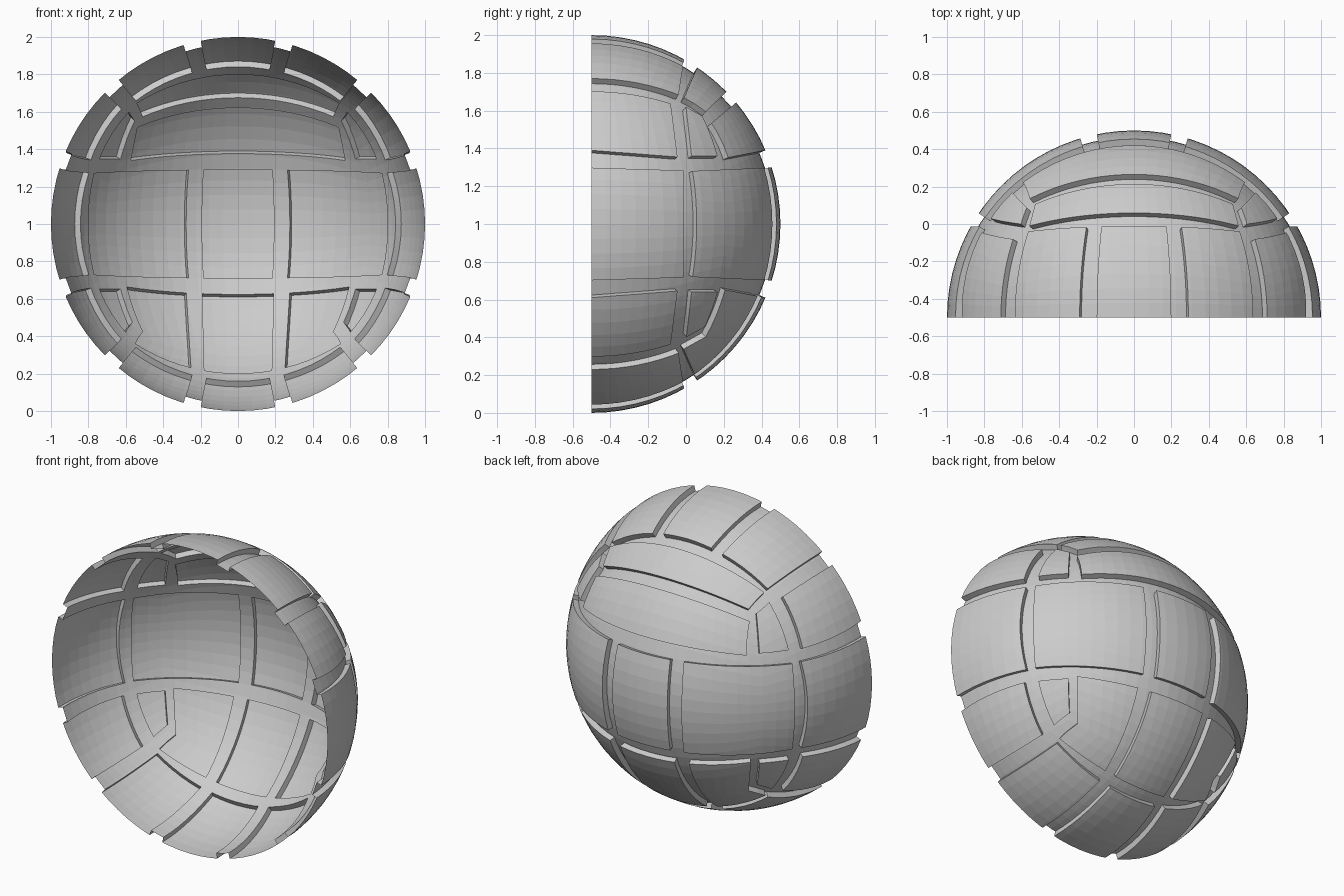
import bpy, bmesh, math
from mathutils import Vector

if "Cube" in bpy.data.objects:
    bpy.data.objects.remove(bpy.data.objects["Cube"])

CENTRE = Vector((0, -0.5, 1))
FLOOR = 0.965      # groove radius, panels sit at radius 1
SEG = 20           # facets per quarter turn

# Each panel: (z side, limits). A limit (a,b,c,d) means a|x| + b*y + c|z| <= d.
# z side: 0 = mirrored above and below, 1 = upper half only, -1 = lower half only.
rim_end = (0, 1, -.156, .354)
row_start = (0, -1, .4375, -.197)
row_end = (0, .194, -1, -.2115)
PANELS = [
    # rim panels, top and bottom
    (0, [(1, 0, -.2035, 0), rim_end]),
    (0, [(-1, 0, .304, 0), (1, 0, -.828, 0), rim_end]),
    # rim panels, sides
    (0, [(-1, 0, 1.014, 0), (0, -.077, -1, -.39), (0, 1, .127, .5)]),
    # belt: back centre, back sides, rim
    (0, [(1, -.2035, 0, 0), (0, 0, 1, .298)]),
    (0, [(-1, .30, 0, 0), (1, -1.49, 0, 0), (0, -.045, 1, .2565)]),
    (0, [(0, 1, 0, .486), (0, .03, 1, .298)]),
    # small corner panels
    (1, [(-1, .975, 0, 0), (0, -1, -.115, -.571), (0, 1, 1.8, 1.616), (0, 0, -1, -.36)]),
    (-1, [(-1, .975, 0, 0), (0, -1, -.115, -.571), (0, 1, 1.8, 1.58), (0, 0, -1, -.36)]),
    # two wide upper strips
    (1, [row_start, (0, 1, -1.02, 0), (1, .27, 0, .692)]),
    (1, [(0, -1, 1.19, 0), row_end, (1, 0, .2, .664)]),
    # lower upright strips; the outer one is two overlapping pieces
    (-1, [(1, 0, .025, .207), row_start, row_end]),
    (-1, [(-1, 0, -.062, -.31), (1, -.87, 0, 0), row_start, row_end]),
    (-1, [(-1, 0, -.062, -.31), (0, -1, -1.8, -1.68), (1, .27, 0, .70), row_start]),
]


def inside(p, panel, slack=0.0):
    side, limits = panel
    if side * p.z < 0:
        return False
    return all(a * abs(p.x) + b * p.y + c * abs(p.z) <= d + slack for a, b, c, d in limits)


# Faceted half sphere from a subdivided cube
bm = bmesh.new()
bmesh.ops.create_cube(bm, size=2)
bmesh.ops.subdivide_edges(bm, edges=bm.edges[:], cuts=SEG - 1, use_grid_fill=True)
for v in bm.verts:
    v.co = Vector([math.tan(c * math.pi / 4) for c in v.co]).normalized()
bmesh.ops.bisect_plane(bm, geom=bm.verts[:] + bm.edges[:] + bm.faces[:], dist=1e-4,
                       plane_co=(0, 0, 0), plane_no=(0, 1, 0), clear_inner=True)

# Cut the panel outlines into the surface
for panel in PANELS:
    for sx in (1, -1):
        for sz in ((1, -1) if panel[0] == 0 else (panel[0],)):
            for a, b, c, d in panel[1]:
                n = Vector((a * sx, b, c * sz))
                faces = []
                for f in bm.faces:
                    m = f.calc_center_median()
                    if m.x * sx > -.1 and m.z * sz > -.1 and inside(m, panel, .15):
                        faces.append(f)
                geom = set(faces)
                for f in faces:
                    geom.update(f.edges)
                    geom.update(f.verts)
                bmesh.ops.bisect_plane(bm, geom=list(geom), dist=5e-4,
                                       plane_co=n * (d / n.length_squared), plane_no=n)

# Raise the panels above the grooves, as one open sheet
raised = [f for f in bm.faces
          if any(inside(f.calc_center_median(), p) for p in PANELS)]
result = bmesh.ops.extrude_face_region(bm, geom=raised)
top = {g for g in result["geom"] if isinstance(g, bmesh.types.BMVert)}
old = [f for f in raised if f.is_valid]
if old:
    bmesh.ops.delete(bm, geom=old, context='FACES')
for v in bm.verts:
    if v not in top:
        v.co *= FLOOR
rim_walls = [f for f in bm.faces if all(abs(v.co.y) < 1e-3 for v in f.verts)]
bmesh.ops.delete(bm, geom=rim_walls, context='FACES')
bmesh.ops.translate(bm, verts=bm.verts[:], vec=CENTRE)

mesh = bpy.data.meshes.new("half_ball_shell")
bm.to_mesh(mesh)
bm.free()
shell = bpy.data.objects.new("half_ball_shell", mesh)
bpy.context.collection.objects.link(shell)
